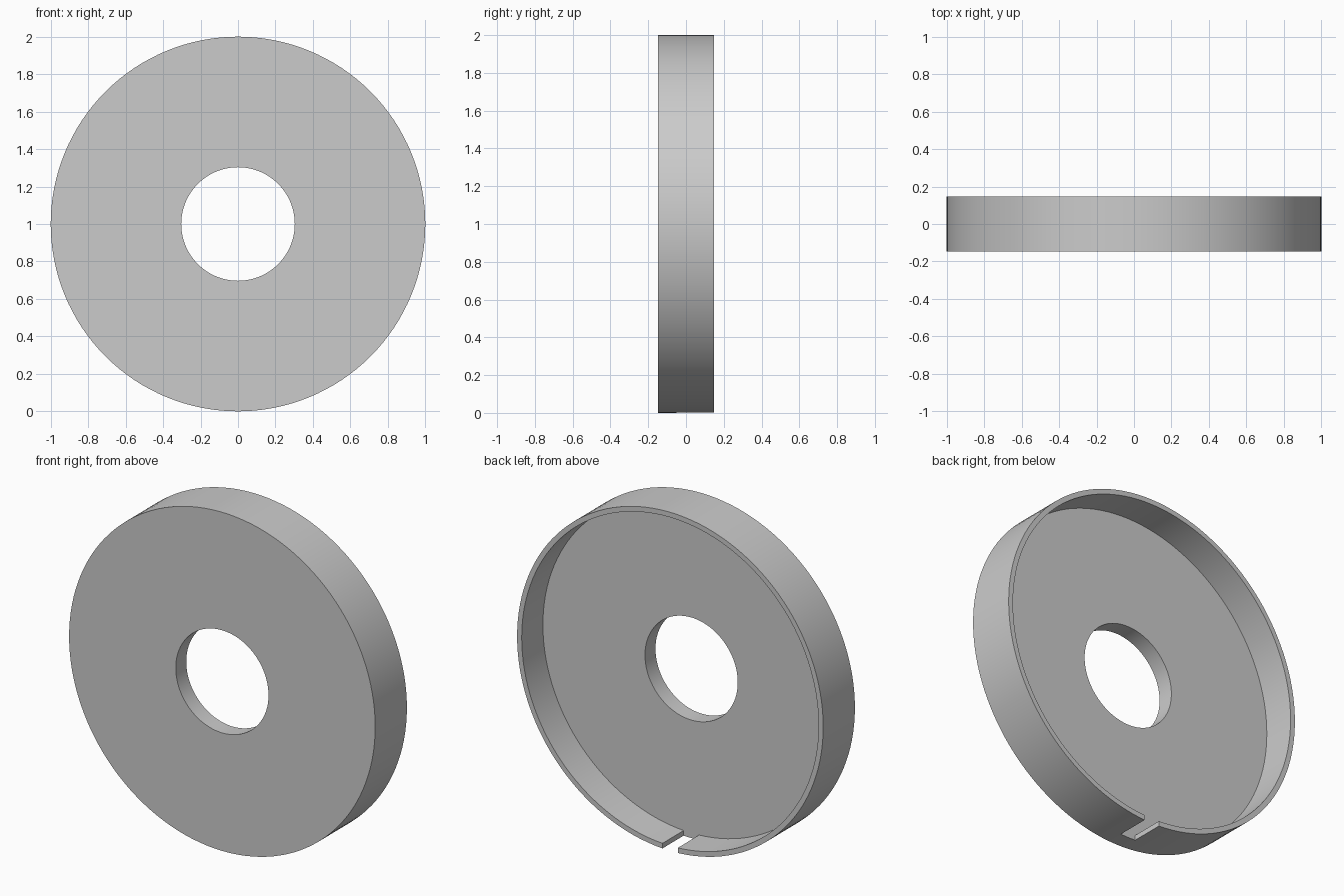
import bpy, bmesh, math
from mathutils import Vector, Matrix

cube = bpy.data.objects.get("Cube")
if cube:
    bpy.data.objects.remove(cube, do_unlink=True)

OUTER, INNER, HOLE = 1.0, 0.97, 0.303
FRONT, FLOOR, BACK = -0.148, -0.05, 0.148
NOTCH = 0.1
SEGMENTS = 128

grey = bpy.data.materials.new("plain grey")
grey.use_nodes = True
colour = (0.6, 0.6, 0.6, 1)
grey.diffuse_color = colour
grey.node_tree.nodes["Principled BSDF"].inputs["Base Color"].default_value = colour


def make_object(name, bm):
    bmesh.ops.recalc_face_normals(bm, faces=bm.faces)
    mesh = bpy.data.meshes.new(name)
    bm.to_mesh(mesh)
    bm.free()
    mesh.materials.append(grey)
    obj = bpy.data.objects.new(name, mesh)
    bpy.context.collection.objects.link(obj)
    return obj


# Pierced disc with a raised rim at the back, turned from one profile
profile = [(HOLE, FRONT), (OUTER, FRONT), (OUTER, BACK),
           (INNER, BACK), (INNER, FLOOR), (HOLE, FLOOR)]
bm = bmesh.new()
verts = [bm.verts.new((r, y, 1)) for r, y in profile]
edges = [bm.edges.new((v, verts[i - 1])) for i, v in enumerate(verts)]
bmesh.ops.spin(bm, geom=verts + edges, cent=(0, 0, 1), axis=(0, 1, 0),
               angle=math.tau, steps=SEGMENTS, use_merge=True)
bmesh.ops.remove_doubles(bm, verts=bm.verts, dist=1e-5)
disc = make_object("rimmed_disc", bm)

# Notch through the bottom of the rim, down to the disc floor
bm = bmesh.new()
bmesh.ops.create_cube(bm, size=1, matrix=Matrix.Translation(
    Vector((0, FLOOR + 0.2, 0))) @ Matrix.Diagonal((NOTCH, 0.4, 0.2, 1)))
cutter = make_object("notch_cutter", bm)
cutter.hide_render = True

cut = disc.modifiers.new("notch", "BOOLEAN")
cut.operation = "DIFFERENCE"
cut.solver = "EXACT"
cut.object = cutter

bpy.ops.object.select_all(action="DESELECT")
disc.select_set(True)
bpy.context.view_layer.objects.active = disc
bpy.ops.object.modifier_apply(modifier=cut.name)
bpy.data.objects.remove(cutter, do_unlink=True)
bpy.ops.object.shade_smooth_by_angle(angle=math.radians(30))
